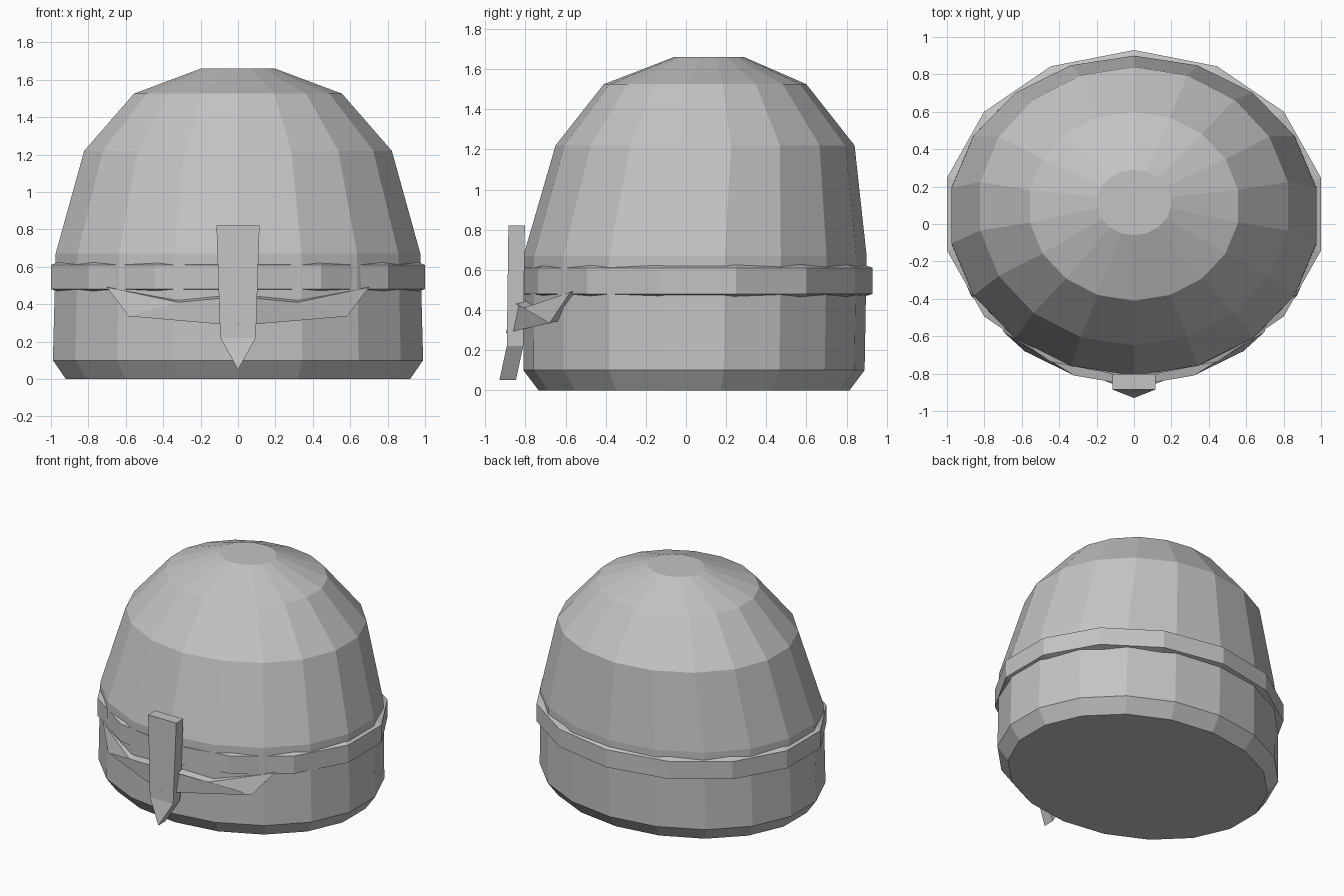
import bpy, bmesh, math
from mathutils import Vector

cube = bpy.data.objects.get("Cube")
if cube:
    bpy.data.objects.remove(cube)

# One plain steel colour
steel = bpy.data.materials.new("steel grey")
steel.use_nodes = True
colour = (0.55, 0.55, 0.55, 1)
steel.diffuse_color = colour
steel.node_tree.nodes["Principled BSDF"].inputs["Base Color"].default_value = colour


def finish(bm, name):
    bmesh.ops.recalc_face_normals(bm, faces=bm.faces[:])
    mesh = bpy.data.meshes.new(name)
    bm.to_mesh(mesh)
    bm.free()
    mesh.materials.append(steel)
    obj = bpy.data.objects.new(name, mesh)
    bpy.context.collection.objects.link(obj)
    return obj


def loft(name, sides, rings, closed=False):
    """Join oval rings given as (x radius, y radius, y centre, z)."""
    bm = bmesh.new()
    loops = []
    for rx, ry, cy, z in rings:
        angles = [math.tau * i / sides for i in range(sides)]
        loops.append([bm.verts.new((rx * math.sin(a), cy + ry * math.cos(a), z))
                      for a in angles])
    pairs = list(zip(loops, loops[1:]))
    if closed:
        pairs.append((loops[-1], loops[0]))
    else:
        bm.faces.new(loops[0])
        bm.faces.new(loops[-1])
    for low, high in pairs:
        for i in range(sides):
            j = (i + 1) % sides
            bm.faces.new((low[i], low[j], high[j], high[i]))
    return finish(bm, name)


def plate(name, points, faces, offset):
    """Thicken a folded sheet along an offset."""
    bm = bmesh.new()
    verts = [bm.verts.new(p) for p in points]
    sheet = [bm.faces.new([verts[i] for i in f]) for f in faces]
    result = bmesh.ops.extrude_face_region(bm, geom=sheet, use_keep_orig=True)
    moved = [g for g in result["geom"] if isinstance(g, bmesh.types.BMVert)]
    bmesh.ops.translate(bm, verts=moved, vec=Vector(offset))
    return finish(bm, name)


# Faceted helmet shell, leaning back towards the crown
loft("helmet_shell", 18, [
    (0.935, 0.775, 0.04, 0),
    (1.005, 0.85, 0.04, 0.1),
    (0.99, 0.855, 0.045, 0.67),
    (0.835, 0.745, 0.095, 1.22),
    (0.565, 0.505, 0.095, 1.525),
    (0.2, 0.175, 0.115, 1.66)])

# Raised band with sloping upper and lower faces
loft("brow_band", 14, [
    (1.025, 0.877, 0.053, 0.48),
    (1.025, 0.877, 0.053, 0.61),
    (0.925, 0.777, 0.053, 0.645),
    (0.925, 0.777, 0.053, 0.45)], closed=True)

# Nose guard with a point that kicks forward
plate("nose_guard", [
    (-0.115, -0.885, 0.82), (0.115, -0.885, 0.82),
    (0.095, -0.893, 0.22), (-0.095, -0.893, 0.22),
    (0, -0.93, 0.05)],
    [(0, 1, 2, 3), (3, 2, 4)], (0, 0.082, 0))

# Swept cheek wings, mirrored about the nose guard
wing = plate("cheek_wings", [
    (0, -0.865, 0.44), (0.32, -0.81, 0.41), (0.7, -0.575, 0.49),
    (0.585, -0.68, 0.335), (0, -0.897, 0.285)],
    [(0, 1, 3, 4), (1, 2, 3)], (0, 0.09, 0.02))
mirror = wing.modifiers.new("mirror", "MIRROR")
mirror.use_axis[0] = True
